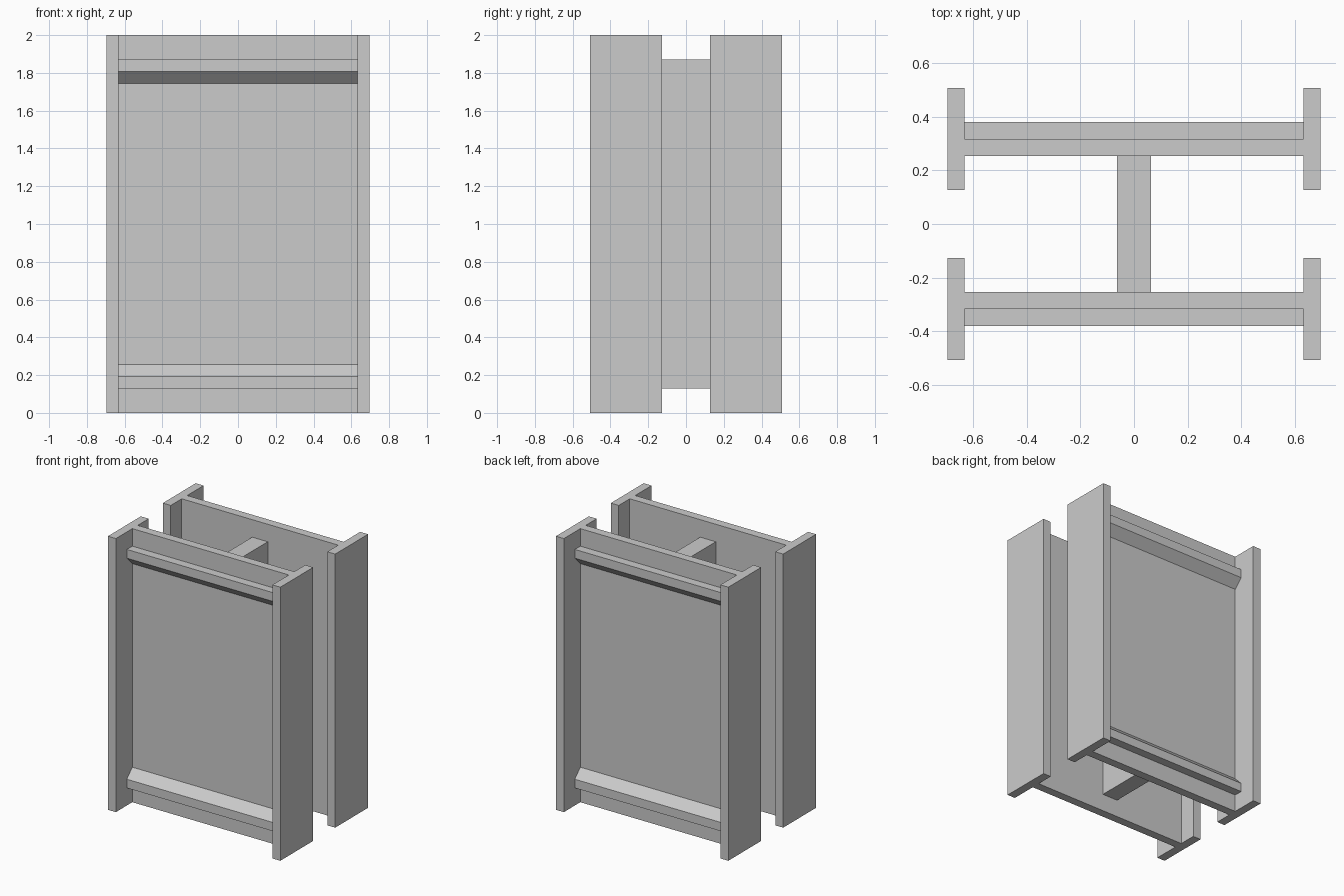
import bpy

default_cube = bpy.data.objects.get("Cube")
if default_cube:
    bpy.data.objects.remove(default_cube, do_unlink=True)

grey = bpy.data.materials.new("light_grey")
grey.use_nodes = True
grey.diffuse_color = (0.6, 0.6, 0.6, 1)
grey.node_tree.nodes["Principled BSDF"].inputs["Base Color"].default_value = grey.diffuse_color

# Shared dimensions
HEIGHT = 2.0
HALF_WIDTH = 0.697
INNER = 0.633            # inside face of the side flanges
BACK, FACE, RAIL = 0.254, 0.317, 0.38   # panel back, panel face, rail front
STEP = 0.064


def prism(name, profile, x0, x1):
    """Extrude a (y, z) profile along x."""
    n = len(profile)
    verts = [(x, y, z) for x in (x0, x1) for y, z in profile]
    faces = [list(range(n))[::-1], list(range(n, 2 * n))]
    faces += [(i, (i + 1) % n, n + (i + 1) % n, n + i) for i in range(n)]
    mesh = bpy.data.meshes.new(name)
    mesh.from_pydata(verts, [], faces)
    # Mirrored profiles wind the other way, so turn their faces outward
    area = sum(profile[i][0] * profile[(i + 1) % n][1]
               - profile[(i + 1) % n][0] * profile[i][1] for i in range(n))
    if area < 0:
        mesh.flip_normals()
    mesh.materials.append(grey)
    obj = bpy.data.objects.new(name, mesh)
    bpy.context.collection.objects.link(obj)
    return obj


def box(name, x0, x1, y0, y1, z0, z1):
    return prism(name, [(y0, z0), (y1, z0), (y1, z1), (y0, z1)], x0, x1)


# Two H-shaped frames, front and back
for side, s in (("front", -1), ("back", 1)):
    box(side + "_panel", -INNER, INNER, s * BACK, s * FACE, 0, HEIGHT)
    box(side + "_left_flange", INNER, HALF_WIDTH, s * 0.127, s * 0.507, 0, HEIGHT)
    box(side + "_right_flange", -HALF_WIDTH, -INNER, s * 0.127, s * 0.507, 0, HEIGHT)

    # Rails with a chamfer facing the middle of the panel
    low = 2 * STEP
    rail = [(FACE, low), (RAIL, low), (RAIL, low + STEP), (FACE, low + 2 * STEP)]
    prism(side + "_bottom_rail", [(s * y, z) for y, z in rail], -INNER, INNER)
    prism(side + "_top_rail", [(s * y, HEIGHT - z) for y, z in rail], -INNER, INNER)

# Web joining the two frames
box("centre_web", -0.063, 0.063, -BACK, BACK, 2 * STEP, HEIGHT - 2 * STEP)
